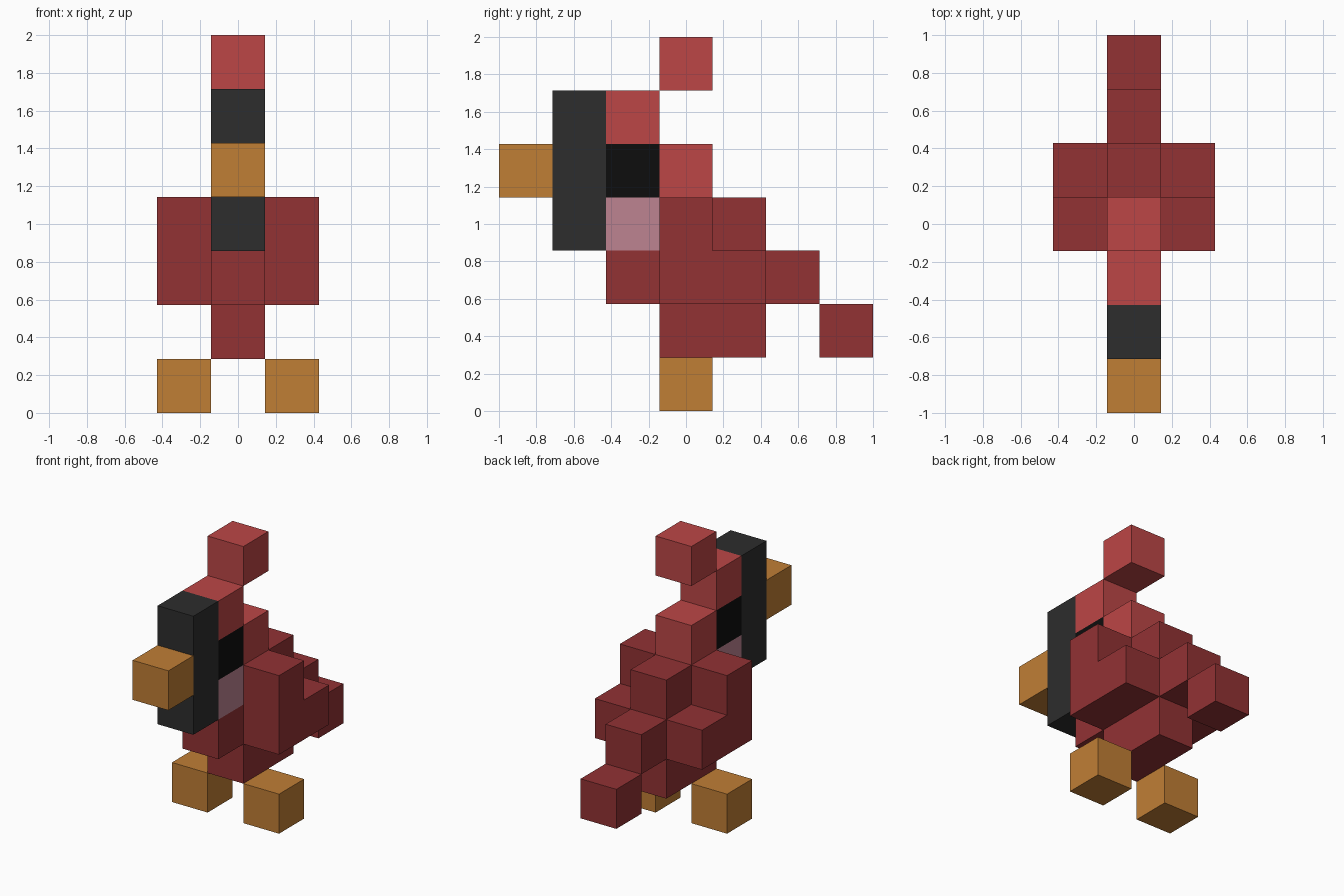
import bpy
import bmesh

cube = bpy.data.objects.get("Cube")
if cube:
    bpy.data.objects.remove(cube, do_unlink=True)

U = 2 / 7  # size of one block


def material(name, rgb):
    """Flat material from 0-255 display values, stored as linear."""
    lin = [((c / 255 + 0.055) / 1.055) ** 2.4 for c in rgb]
    mat = bpy.data.materials.new(name)
    mat.use_nodes = True
    mat.diffuse_color = (*lin, 1)
    mat.node_tree.nodes["Principled BSDF"].inputs["Base Color"].default_value = (*lin, 1)
    return mat


DARK_RED = material("dark red", (146, 50, 52))
LIGHT_RED = material("light red", (188, 70, 70))
ORANGE = material("orange", (192, 126, 53))
CHARCOAL = material("charcoal", (45, 45, 45))
BLACK = material("black", (13, 13, 13))
PINK = material("pink", (189, 132, 145))


def prism(name, profile, mat, column=0):
    """Extrude a side profile, in blocks (y, z), one block wide along x."""
    bm = bmesh.new()
    x = (column - 0.5) * U
    face = bm.faces.new([bm.verts.new((x, y * U - 1, z * U)) for y, z in profile])
    out = bmesh.ops.extrude_face_region(bm, geom=[face])
    verts = [g for g in out["geom"] if isinstance(g, bmesh.types.BMVert)]
    bmesh.ops.translate(bm, verts=verts, vec=(U, 0, 0))
    bmesh.ops.recalc_face_normals(bm, faces=bm.faces)
    mesh = bpy.data.meshes.new(name)
    bm.to_mesh(mesh)
    bm.free()
    mesh.materials.append(mat)
    obj = bpy.data.objects.new(name, mesh)
    bpy.context.collection.objects.link(obj)


def block(name, y, z, mat, column=0, height=1):
    prism(name, [(y, z), (y + 1, z), (y + 1, z + height), (y, z + height)], mat, column)


# Stepped body and tail tip
prism("body", [(3, 1), (5, 1), (5, 2), (6, 2), (6, 3), (5, 3),
               (5, 4), (3, 4), (3, 3), (2, 3), (2, 2), (3, 2)], DARK_RED)
block("tail_tip", 6, 1, DARK_RED)

# Head, face and beak
block("cheeks", 2, 3, PINK)
block("eyes", 2, 4, BLACK)
block("head_top", 2, 5, LIGHT_RED)
block("head_back", 3, 4, LIGHT_RED)
block("crest", 3, 6, LIGHT_RED)
block("face", 1, 3, CHARCOAL, height=3)
block("beak", 0, 4, ORANGE)

# Wings and feet on both sides
for side, column in (("left", 1), ("right", -1)):
    prism(side + "_wing", [(3, 2), (5, 2), (5, 3), (4, 3), (4, 4), (3, 4)], DARK_RED, column)
    block(side + "_foot", 3, 0, ORANGE, column)
